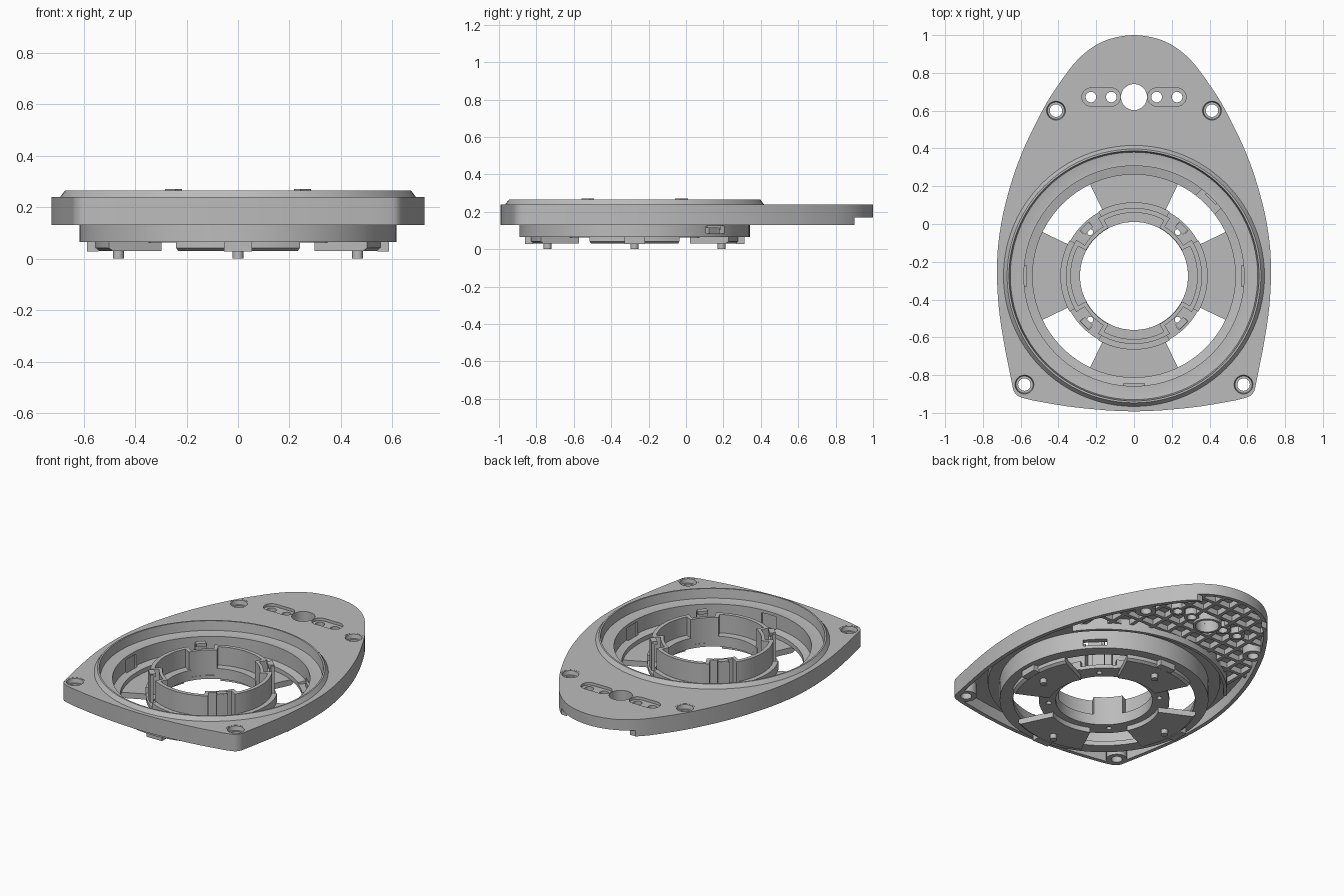
import bpy, bmesh, math
from mathutils import Vector

if "Cube" in bpy.data.objects:
    bpy.data.objects.remove(bpy.data.objects["Cube"])

grey = bpy.data.materials.new("plain_grey")
grey.use_nodes = True
GREY = (0.5, 0.5, 0.5, 1)
grey.diffuse_color = GREY
grey.node_tree.nodes["Principled BSDF"].inputs["Base Color"].default_value = GREY

C = (0, -0.275)          # centre of the round basket
parts = []


def finish(bm, name, keep=True):
    bmesh.ops.recalc_face_normals(bm, faces=bm.faces)
    me = bpy.data.meshes.new(name)
    bm.to_mesh(me)
    bm.free()
    me.materials.append(grey)
    ob = bpy.data.objects.new(name, me)
    bpy.context.collection.objects.link(ob)
    if keep:
        parts.append(ob)
    else:
        ob.hide_render = True
    return ob


def lathe(name, profile, c=C, a0=0, a1=360, n=96):
    """Sweep a closed (radius, z) profile around c from angle a0 to a1."""
    bm = bmesh.new()
    full = a1 - a0 == 360
    rows = []
    for i in range(n if full else n + 1):
        a = math.radians(a0 + (a1 - a0) * i / n)
        rows.append([bm.verts.new((c[0] + r * math.cos(a), c[1] + r * math.sin(a), z))
                     for r, z in profile])
    m = len(profile)
    for i in range(n):
        p, q = rows[i], rows[(i + 1) % len(rows)]
        for j in range(m):
            k = (j + 1) % m
            bm.faces.new((p[j], q[j], q[k], p[k]))
    if not full:
        bm.faces.new(rows[0])
        bm.faces.new(rows[-1])
    return finish(bm, name)


def band(r0, r1, z0, z1):
    return [(r0, z0), (r1, z0), (r1, z1), (r0, z1)]


def prisms(name, outlines, z0, z1, keep=True):
    """Extrude one or more flat outlines from z0 up to z1."""
    bm = bmesh.new()
    for pts in outlines:
        low = [bm.verts.new((x, y, z0)) for x, y in pts]
        top = [bm.verts.new((x, y, z1)) for x, y in pts]
        bm.faces.new(low)
        bm.faces.new(top)
        for i in range(len(pts)):
            bm.faces.new((low[i - 1], low[i], top[i], top[i - 1]))
    return finish(bm, name, keep)


def box_pts(x, y, w, d, turn=0):
    a = math.radians(turn)
    return [(x + u * w / 2 * math.cos(a) - v * d / 2 * math.sin(a),
             y + u * w / 2 * math.sin(a) + v * d / 2 * math.cos(a))
            for u, v in ((-1, -1), (1, -1), (1, 1), (-1, 1))]


def capsule(x0, x1, y, r, n=16):
    right = [(x1 + r * math.sin(math.pi * i / n), y - r * math.cos(math.pi * i / n)) for i in range(n + 1)]
    left = [(x0 - r * math.sin(math.pi * i / n), y + r * math.cos(math.pi * i / n)) for i in range(n + 1)]
    return right + left


def disc(x, y, r, n=32):
    return [(x + r * math.cos(math.tau * i / n), y + r * math.sin(math.tau * i / n)) for i in range(n)]


def cut(ob, pts, z0, z1, op="DIFFERENCE"):
    cutter = prisms("cutter", [pts], z0, z1, False)
    mod = ob.modifiers.new("cut", "BOOLEAN")
    mod.operation, mod.solver, mod.object = op, "EXACT", cutter
    bpy.context.view_layer.objects.active = ob
    bpy.ops.object.modifier_apply(modifier=mod.name)
    bpy.data.objects.remove(cutter)


# Smooth egg-shaped outline with two front corners
half = [(0, 1), (.12, .982), (.21, .942), (.30, .868), (.39, .752), (.48, .61), (.60, .36),
        (.68, .11), (.718, -.10), (.725, -.28), (.715, -.45), (.69, -.62), (.655, -.80),
        (.643, -.86), (.636, -.885), (.618, -.908), (.59, -.92), (.53, -.935), (.3, -.972), (0, -.992)]
ctrl = half + [(-x, y) for x, y in half[-2:0:-1]]
outline = []
for i in range(len(ctrl)):
    p0, p1, p2, p3 = (Vector(ctrl[(i + k) % len(ctrl)]) for k in (-1, 0, 1, 2))
    d = (p2 - p1).length
    m1 = (p2 - p0) * d / ((p1 - p0).length + d)
    m2 = (p3 - p1) * d / ((p3 - p2).length + d)
    for t in (0, .25, .5, .75):
        h = t * t * (3 - 2 * t)
        outline.append(p1 * (1 - h) + p2 * h + m1 * t * (1 - t) ** 2 - m2 * t * t * (1 - t))
inset = []
for i, p in enumerate(outline):
    d = (outline[(i + 1) % len(outline)] - outline[i - 1]).normalized()
    inset.append(p + Vector((d.y, -d.x)) * .025)

# Hollow top plate
plate = prisms("top_plate", [outline], .13, .24)
cut(plate, inset, .1, .205)
cut(plate, disc(*C, .665, 96), .1, .3)
cut(plate, box_pts(0, 1, 2, .2), .1, .17)

# Waffle ribs beneath the rear of the plate
lattice = {"long_ribs": [box_pts(i * .11, .6, .022, 1) for i in range(-5, 6)],
           "cross_ribs": [box_pts(0, .33 + i * .11, 1.6, .022) for i in range(6)]}
ribs = []
for name, boxes in lattice.items():
    ob = prisms(name, boxes, .17, .207)
    cut(ob, inset, .1, .3, "INTERSECT")
    cut(ob, disc(*C, .72, 96), .1, .3)
    ribs.append(ob)
lathe("arc_rib", band(.705, .725, .13, .207), a0=35, a1=145, n=48)

# Screw bosses, slots and the cable hole
for x, y in ((.413, .6), (-.413, .6), (.58, -.85), (-.58, -.85)):
    for ob in [plate] + ribs:
        cut(ob, disc(x, y, .06), .1, .3)
    lathe("screw_boss", [(.033, .13), (.062, .13), (.062, .239), (.05, .239), (.045, .213), (.033, .213)],
          (x, y), n=32)
for s in (-1, 1):
    a, b = sorted((s * .12, s * .228))
    cut(plate, capsule(a, b, .672, .048), .222, .3)
    for x in (a, b):
        for ob in [plate] + ribs:
            cut(ob, disc(x, .672, .028), .1, .3)
        lathe("slot_boss", band(.028, .045, .165, .21), (x, .672), n=32)
for ob in [plate] + ribs:
    cut(ob, disc(0, .672, .069), .1, .3)
lathe("cable_boss", band(.069, .085, .15, .21), (0, .672), n=40)

# Raised rim and stepped basket
basket = lathe("basket", [(.694, .236), (.672, .265), (.662, .265), (.655, .205), (.62, .2), (.583, .2),
                          (.583, .105), (.537, .095), (.537, .065), (.616, .065), (.616, .185),
                          (.685, .185)])
for x, y, w, d in ((.58, 0, .02, .11), (-.58, 0, .02, .11), (0, -.58, .11, .02)):
    cut(basket, box_pts(x, C[1] + y, w, d), .05, .18)
cut(basket, box_pts(.42, C[1] + .42, .14, .14, 45), .085, .125)
prisms("cable_clip", [box_pts(.415, C[1] + .415, .03, .08, 45)], .065, .115)

# Hub floor with small diagonal holes
hub = lathe("hub_floor", band(.286, .385, .062, .085))
for k in range(4):
    a = math.radians(45 + 90 * k)
    cut(hub, disc(.328 * math.cos(a), C[1] + .328 * math.sin(a), .016, 20), .05, .1)

# Four repeats of spokes, hub walls, latch posts and pegs
for k in range(4):
    m = 90 * k
    a, b = math.radians(m), math.radians(m + 45)
    lathe("spoke", [(.33, .03), (.54, .03), (.556, .042), (.556, .067), (.33, .067)],
          a0=m - 25.6, a1=m + 25.6, n=20)
    lathe("hub_wall", band(.335, .36, .08, .25), a0=m - 30, a1=m + 30, n=20)
    lathe("hub_flange", band(.355, .39, .064, .12), a0=m - 29, a1=m + 29, n=20)
    lathe("hub_ledge", band(.286, .34, .08, .13), a0=m - 31, a1=m + 31, n=20)
    lathe("hub_recess_wall", band(.288, .308, .08, .25), a0=m + 30, a1=m + 60, n=10)
    for e in (-30, 30):
        lathe("hub_step", band(.288, .36, .08, .25), a0=m + e - 2, a1=m + e + 2, n=2)
    post = (.362 * math.cos(b), C[1] + .362 * math.sin(b))
    prisms("latch_post", [box_pts(*post, .022, .07, m + 45)], .064, .262)
    tip = (.355 * math.cos(b), C[1] + .355 * math.sin(b))
    prisms("latch_tip", [box_pts(*tip, .035, .06, m + 45)], .25, .27)
    prisms("foot_peg", [disc(.465 * math.cos(a), C[1] + .465 * math.sin(a), .021, 24)], 0, .035)
    prisms("spoke_clip", [box_pts(.565 * math.cos(a), C[1] + .565 * math.sin(a), .044, .11, m)], .028, .067)

# Smooth round surfaces, keep edges sharp
bpy.ops.object.select_all(action="DESELECT")
for ob in parts:
    ob.select_set(True)
bpy.context.view_layer.objects.active = plate
bpy.ops.object.shade_smooth_by_angle(angle=math.radians(30))
